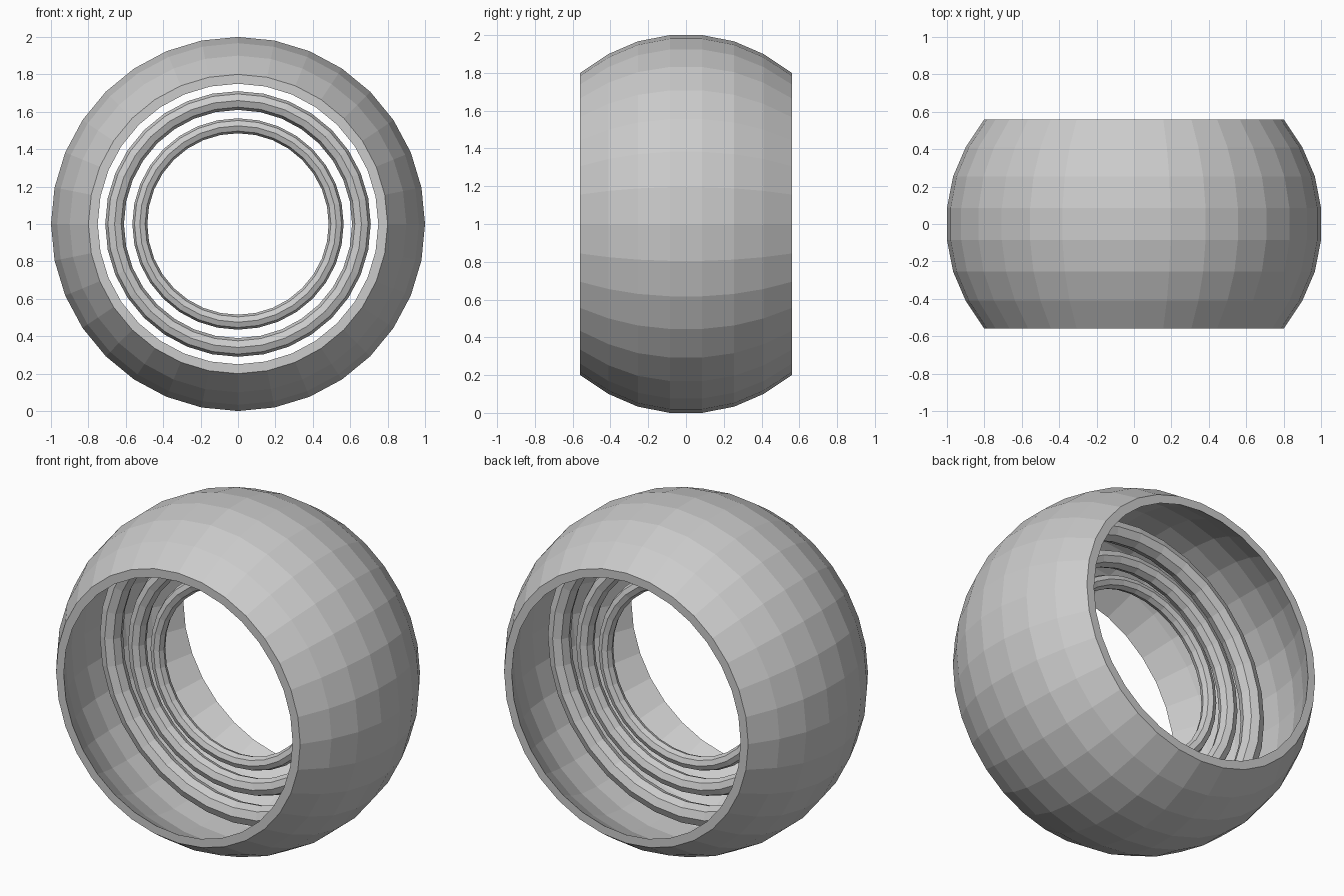
import bpy, bmesh
from math import sin, cos, pi

if "Cube" in bpy.data.objects:
    bpy.data.objects.remove(bpy.data.objects["Cube"])

SEG = 32


def lathe(name, profile):
    """Spin a closed (radius, y) profile around the y axis at z = 1."""
    bm = bmesh.new()
    rings = []
    for i in range(SEG):
        a = 2 * pi * i / SEG
        rings.append([bm.verts.new((r * sin(a), y, 1 + r * cos(a))) for r, y in profile])
    n = len(profile)
    for i in range(SEG):
        p, q = rings[i], rings[(i + 1) % SEG]
        for j in range(n):
            k = (j + 1) % n
            bm.faces.new((p[j], p[k], q[k], q[j]))
    bmesh.ops.recalc_face_normals(bm, faces=bm.faces)
    mesh = bpy.data.meshes.new(name)
    bm.to_mesh(mesh)
    bm.free()
    obj = bpy.data.objects.new(name, mesh)
    bpy.context.collection.objects.link(obj)
    return obj


# Barrel-shaped outer shell: half profile mirrored front to back
outer = [(0.80, 0.56), (0.90, 0.41), (0.967, 0.255), (1.0, 0.085)]
inner = [(0.75, 0.56), (0.85, 0.40), (0.917, 0.248), (0.948, 0.083)]


def mirrored(half):
    return half + [(r, -y) for r, y in reversed(half)]


lathe("outer_shell", mirrored(outer) + mirrored(inner)[::-1])

# Three floating concentric rings with octagonal sections
for name, major, minor in (("large_ring", 0.83, 0.063),
                           ("middle_ring", 0.66, 0.05),
                           ("small_ring", 0.525, 0.04)):
    lathe(name, [(major + minor * cos(k * pi / 4), minor * sin(k * pi / 4))
                 for k in range(8)])
